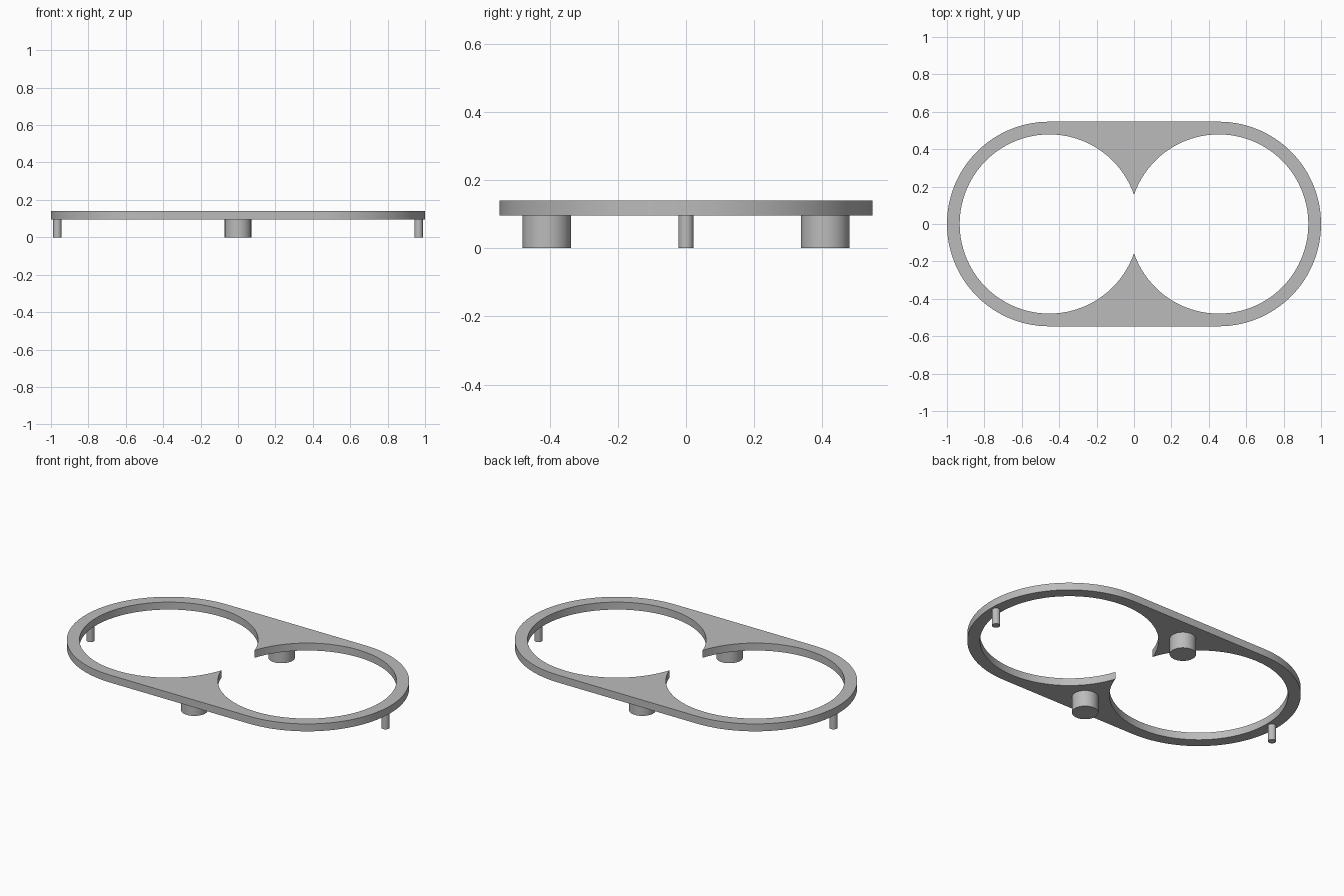
import bpy, bmesh
from math import sin, cos, acos, pi, radians

cube = bpy.data.objects.get("Cube")
if cube:
    bpy.data.objects.remove(cube, do_unlink=True)

CENTRE, OUTER, INNER = 0.453, 0.547, 0.479   # ring centre offset and radii
BOTTOM, TOP = 0.096, 0.14                    # plate heights

grey = bpy.data.materials.new("plain grey")
grey.use_nodes = True
GREY = (0.5, 0.5, 0.5, 1)
grey.diffuse_color = GREY
grey.node_tree.nodes["Principled BSDF"].inputs["Base Color"].default_value = GREY


def finish(obj):
    obj.data.materials.append(grey)
    bpy.ops.object.select_all(action="DESELECT")
    obj.select_set(True)
    bpy.context.view_layer.objects.active = obj
    bpy.ops.object.shade_smooth_by_angle(angle=radians(30))


def peg(name, x, y, radius):
    bpy.ops.mesh.primitive_cylinder_add(vertices=48, radius=radius, depth=BOTTOM,
                                        location=(x, y, BOTTOM / 2))
    obj = bpy.context.object
    obj.name = name
    finish(obj)


# Plate: two rings joined by straight sides, with cusps where the holes meet
cusp = pi - acos(CENTRE / INNER)
half = [radians(3 * i) for i in range(31)]
half += [pi / 2 + (cusp - pi / 2) * i / 24 for i in range(1, 25)]
angles = [-a for a in reversed(half[1:])] + half

bm = bmesh.new()
for side in (1, -1):
    rows = []
    for a in angles:
        ix, iy = CENTRE + INNER * cos(a), INNER * sin(a)
        if abs(a) <= pi / 2:
            ox, oy = CENTRE + OUTER * cos(a), OUTER * sin(a)
        else:
            ox, oy = ix, OUTER if a > 0 else -OUTER
        rows.append([bm.verts.new((side * x, y, BOTTOM)) for x, y in ((ix, iy), (ox, oy))])
    for (i0, o0), (i1, o1) in zip(rows, rows[1:]):
        bm.faces.new((i0, o0, o1, i1))
bmesh.ops.remove_doubles(bm, verts=bm.verts, dist=0.0001)
base = list(bm.faces)
extruded = bmesh.ops.extrude_face_region(bm, geom=base, use_keep_orig=True)
raised = [g for g in extruded["geom"] if isinstance(g, bmesh.types.BMVert)]
bmesh.ops.translate(bm, verts=raised, vec=(0, 0, TOP - BOTTOM))
bmesh.ops.recalc_face_normals(bm, faces=bm.faces)
mesh = bpy.data.meshes.new("double_ring_plate")
bm.to_mesh(mesh)
bm.free()
plate = bpy.data.objects.new("double_ring_plate", mesh)
bpy.context.collection.objects.link(plate)
finish(plate)

# Thick feet under the webs and thin pins under the ring ends
for name, s in (("front", -1), ("back", 1)):
    peg(name + "_foot", 0, s * 0.408, 0.071)
for name, s in (("right", -1), ("left", 1)):
    peg(name + "_pin", s * 0.966, 0, 0.022)
